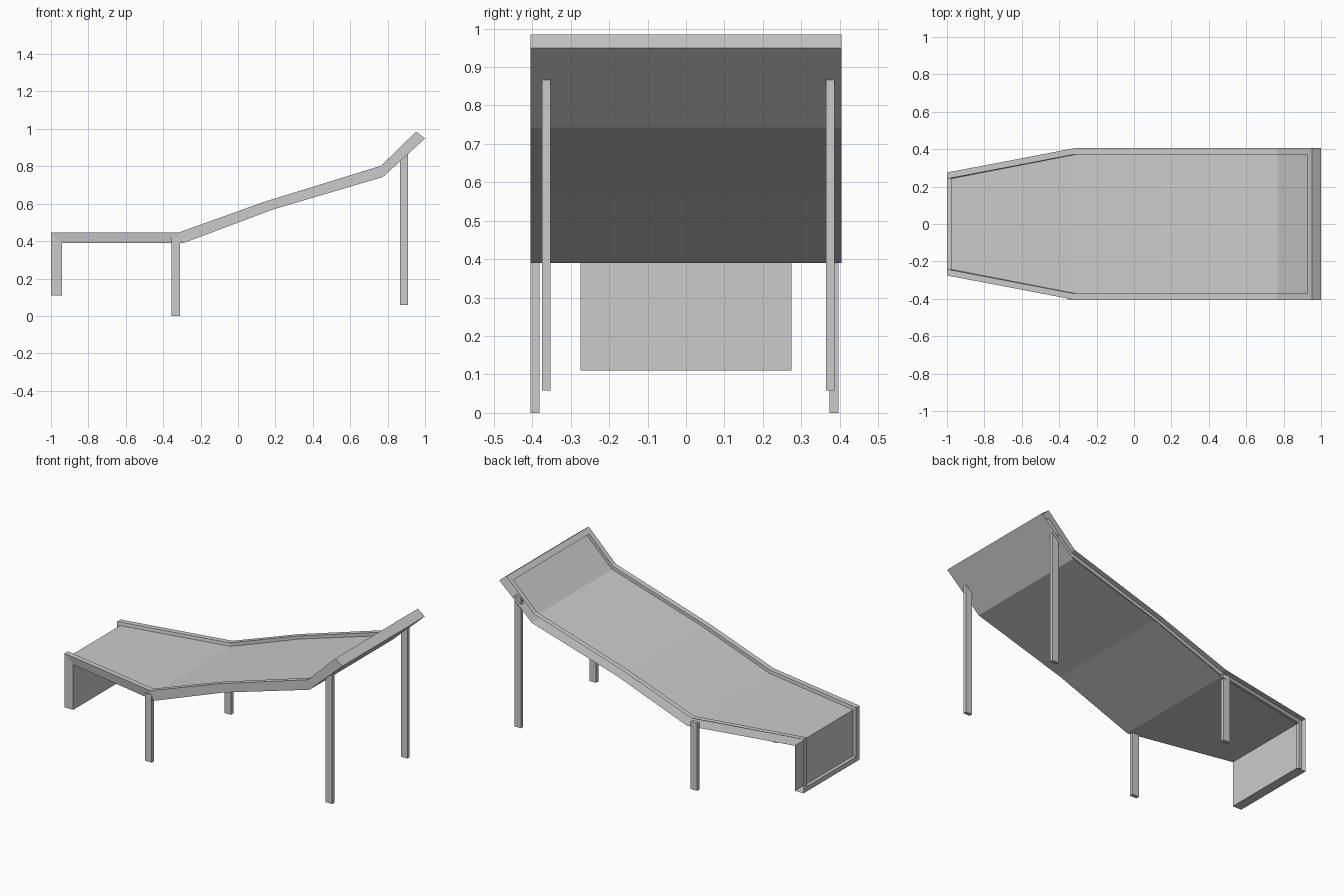
import bpy, bmesh
from mathutils import Vector

if "Cube" in bpy.data.objects:
    bpy.data.objects.remove(bpy.data.objects["Cube"])

# Side profile stations: upper point, lower point (x, z) and half width
ROWS = [((-1, .11), (-.94, .11), .275),
        ((-1, .14), (-.94, .14), .275),
        ((-1, .445), (-.94, .39), .275),
        ((-.32, .445), (-.29, .39), .405),
        ((.14, .61), (.19, .57), .405),
        ((.765, .803), (.775, .743), .405),
        ((.925, .959), (.975, .926), .405),
        ((.952, .985), (1, .949), .405)]
RIM, RECESS = .033, .35


def make_object(name, bm):
    mesh = bpy.data.meshes.new(name)
    bm.to_mesh(mesh)
    bm.free()
    obj = bpy.data.objects.new(name, mesh)
    bpy.context.collection.objects.link(obj)


# Folded bed: raised rim, recessed deck, underside; back side left open
bm = bmesh.new()
top, floor, under = [], [], []
for t, b, w in ROWS:
    f = Vector(t).lerp(Vector(b), RECESS)
    i = w - RIM
    top.append([bm.verts.new((t[0], y, t[1])) for y in (-w, -i, i, w)])
    floor.append([bm.verts.new((f[0], y, f[1])) for y in (-i, i)])
    under.append([bm.verts.new((b[0], y, b[1])) for y in (-w, w)])
last = len(ROWS) - 1
for r in range(last):
    t0, t1, f0, f1, u0, u1 = top[r], top[r+1], floor[r], floor[r+1], under[r], under[r+1]
    bm.faces.new((t0[0], t1[0], t1[1], t0[1]))
    bm.faces.new((t0[2], t1[2], t1[3], t0[3]))
    bm.faces.new((u0[1], u1[1], u1[0], u0[0]))
    bm.faces.new((u0[0], u1[0], t1[0], t0[0]))
    if r in (0, last - 1):
        bm.faces.new((t0[1], t1[1], t1[2], t0[2]))
    else:
        bm.faces.new((f0[0], f1[0], f1[1], f0[1]))
        bm.faces.new((t0[1], t1[1], f1[0], f0[0]))
        bm.faces.new((f0[1], f1[1], t1[2], t0[2]))
# Inner rim walls across the ends, then the end caps
bm.faces.new((top[1][1], floor[1][0], floor[1][1], top[1][2]))
bm.faces.new((top[-2][2], floor[-2][1], floor[-2][0], top[-2][1]))
bm.faces.new((*top[0], under[0][1], under[0][0]))
bm.faces.new((*reversed(top[-1]), under[-1][0], under[-1][1]))
bmesh.ops.delete(bm, geom=[v for v in bm.verts if not v.link_faces], context='VERTS')
bmesh.ops.recalc_face_normals(bm, faces=bm.faces[:])
make_object("bed", bm)


# Box legs
def leg(name, x, y, z):
    bm = bmesh.new()
    bmesh.ops.create_cube(bm, size=1)
    for v in bm.verts:
        v.co = [lo + (c + .5) * (hi - lo) for c, (lo, hi) in zip(v.co, (x, y, z))]
    make_object(name, bm)


leg("front_leg_near", (-.355, -.31), (-.404, -.381), (0, .42))
leg("front_leg_far", (-.355, -.31), (.373, .397), (0, .42))
leg("head_leg_near", (.865, .909), (-.375, -.353), (.058, .87))
leg("head_leg_far", (.865, .909), (.364, .386), (.058, .87))
